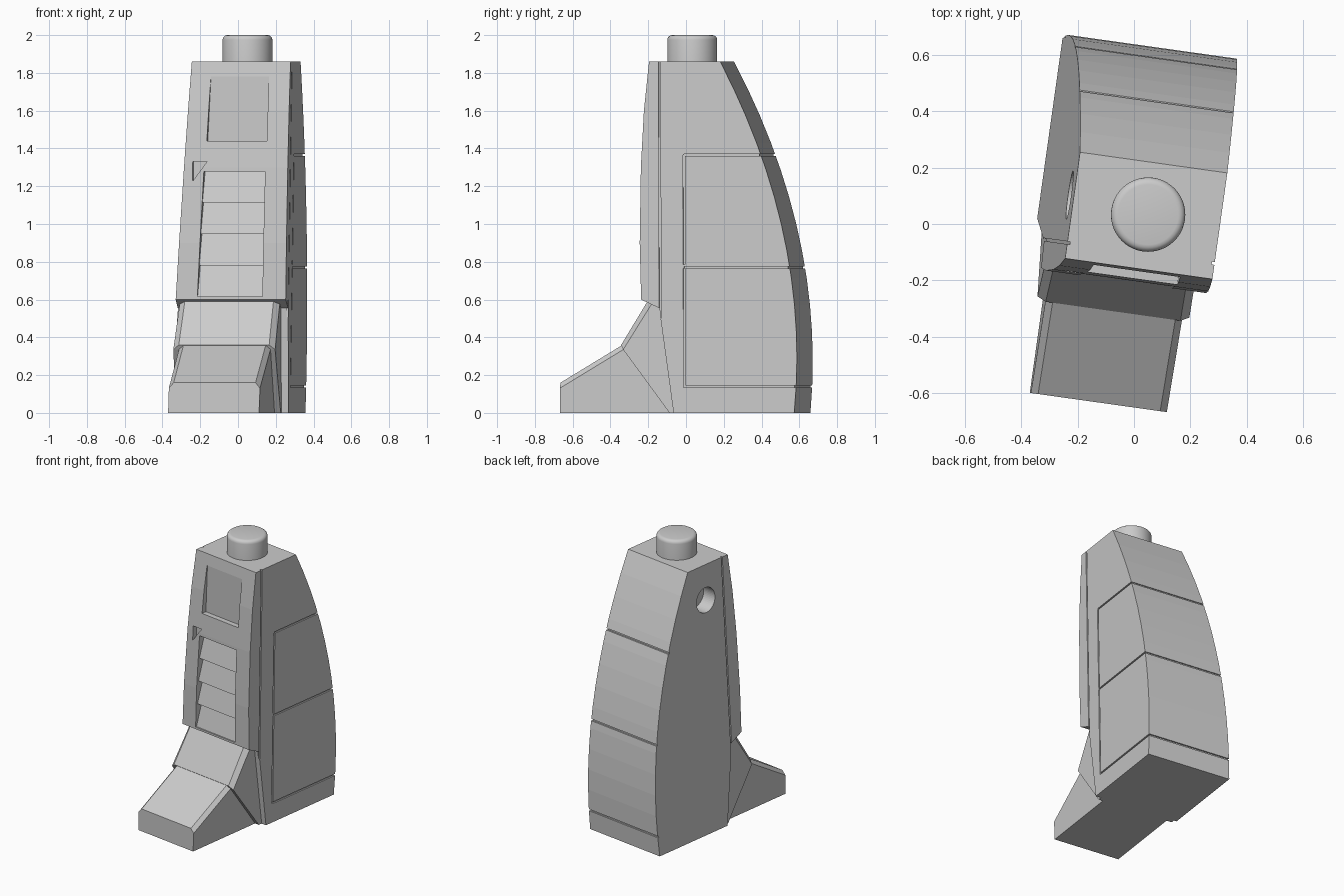
import bpy, bmesh, math
from mathutils import Matrix

if "Cube" in bpy.data.objects:
    bpy.data.objects.remove(bpy.data.objects["Cube"])

TURN = Matrix.Rotation(math.radians(-8), 4, 'Z')


def lin(a, b=0.0):
    return lambda z: a + b * z


def finish(name, bm):
    bmesh.ops.recalc_face_normals(bm, faces=bm.faces)
    bm.transform(TURN)
    me = bpy.data.meshes.new(name)
    bm.to_mesh(me)
    bm.free()
    ob = bpy.data.objects.new(name, me)
    bpy.context.collection.objects.link(ob)
    return ob


def slab(name, profile, left, right, chamfer=(), width=0.025):
    """Side profile (depth, height) spanned between two leaning side planes."""
    bm = bmesh.new()
    L = [bm.verts.new((left(z), y, z)) for y, z in profile]
    R = [bm.verts.new((right(z), y, z)) for y, z in profile]
    n = len(profile)
    bm.faces.new(L)
    bm.faces.new(R[::-1])
    for i in range(n):
        j = (i + 1) % n
        bm.faces.new((L[i], R[i], R[j], L[j]))
    edges = [bm.edges.get((s[i], s[i + 1])) for s in (L, R) for i in chamfer]
    if edges:
        bmesh.ops.bevel(bm, geom=edges, offset=width, segments=1,
                        profile=0.5, affect='EDGES')
    return finish(name, bm)


def cylinder(name, radius, depth, matrix, rim=0.0):
    bm = bmesh.new()
    bmesh.ops.create_cone(bm, cap_ends=True, segments=48, radius1=radius,
                          radius2=radius, depth=depth)
    if rim:
        top = [e for e in bm.edges if all(v.co.z > 0 for v in e.verts)]
        bmesh.ops.bevel(bm, geom=top, offset=rim, segments=4,
                        profile=0.5, affect='EDGES')
    bm.transform(matrix)
    return finish(name, bm)


def cut(target, cutter):
    bpy.context.view_layer.objects.active = target
    mod = target.modifiers.new("cut", 'BOOLEAN')
    mod.operation = 'DIFFERENCE'
    mod.solver = 'EXACT'
    mod.object = cutter
    bpy.ops.object.modifier_apply(modifier=mod.name)
    bpy.data.objects.remove(cutter)


def rect(y0, y1, z0, z1):
    return [(y0, z0), (y1, z0), (y1, z1), (y0, z1)]


def back(z):
    return 0.632 - 0.167 * (z - 0.3) ** 2


SIDE_L, SIDE_R = (-0.343, 0.0634), (0.274, 0.0155)

# Shin body with curved back
front = [(-0.028, 0), (-0.104, 0.555), (-0.2, 0.6), (-0.207, 0.9),
         (-0.2, 1.3), (-0.183, 1.6), (-0.155, 1.86)]
rear = [(back(z), z) for z in (1.86 * (1 - i / 13) for i in range(14))]
body = slab("shin_body", front + rear, lin(*SIDE_L), lin(*SIDE_R))

# Upper front window and small triangular notch
cut(body, slab("window_cutter", [(-0.4, 1.44), (-0.155, 1.44), (-0.16, 1.78), (-0.4, 1.78)],
               lin(-0.216, 0.053), lin(0.153, 0.02)))
cut(body, slab("notch_cutter", rect(-0.4, -0.165, 1.23, 1.33),
               lin(-0.214), lin(-1.122, 0.74)))

# Louvred front vent
teeth = []
for i in range(4):
    z = 0.615 + i * 0.166
    teeth += [(-0.192, z), (-0.15, z + 0.166)]
cut(body, slab("vent_cutter", [(-0.4, 0.615)] + teeth + [(-0.4, 1.279)],
               lin(-0.221, 0.052), lin(0.145, 0.022)))

# Panel seams: both sides of the front plate, right side panels, back bands
D = 0.01
inner_r, inner_l = lin(SIDE_R[0] - D, SIDE_R[1]), lin(SIDE_L[0] + D, SIDE_L[1])
plate_seam = rect(-0.104, -0.094, 0.5, 1.95)
cut(body, slab("seam_cutter", plate_seam, inner_r, lin(0.5)))
cut(body, slab("seam_cutter", plate_seam, lin(-0.6), inner_l))
for z0, z1 in ((0.135, 0.765), (0.785, 1.365)):
    cut(body, slab("seam_cutter", rect(0.025, 0.035, z0, z1), inner_r, lin(0.5)))
for z in (0.14, 0.77, 1.365):
    cut(body, slab("seam_cutter", rect(0.03, 0.8, z - 0.006, z + 0.006), inner_r, lin(0.5)))
    cut(body, slab("seam_cutter", rect(back(z) - D, 0.8, z - 0.006, z + 0.006),
                   lin(-0.6), lin(0.6)))

# Round socket in the left side
cut(body, cylinder("socket_cutter", 0.087, 0.3,
                   Matrix.Translation((-0.29, 0.07, 1.615)) @ Matrix.Rotation(math.pi / 2, 4, 'Y')))

# Ankle wedge and toe
slab("ankle", [(-0.17, 0.6), (-0.317, 0.36), (-0.302, 0.335), (-0.055, 0),
               (0.0, 0), (-0.06, 0.57)],
     lin(-0.322, 0.055), lin(0.236, 0.014), chamfer=(0,), width=0.03)
slab("toe", [(-0.645, 0), (-0.645, 0.16), (-0.312, 0.36), (-0.28, 0.33), (-0.05, 0)],
     lin(-0.283, 0.03), lin(0.203, 0.04), chamfer=(1,), width=0.025)

# Knee peg
peg = cylinder("knee_peg", 0.132, 0.2, Matrix.Translation((0.045, 0.04, 1.9)), rim=0.025)
bpy.ops.object.select_all(action='DESELECT')
peg.select_set(True)
bpy.context.view_layer.objects.active = peg
bpy.ops.object.shade_smooth_by_angle(angle=math.radians(35))
